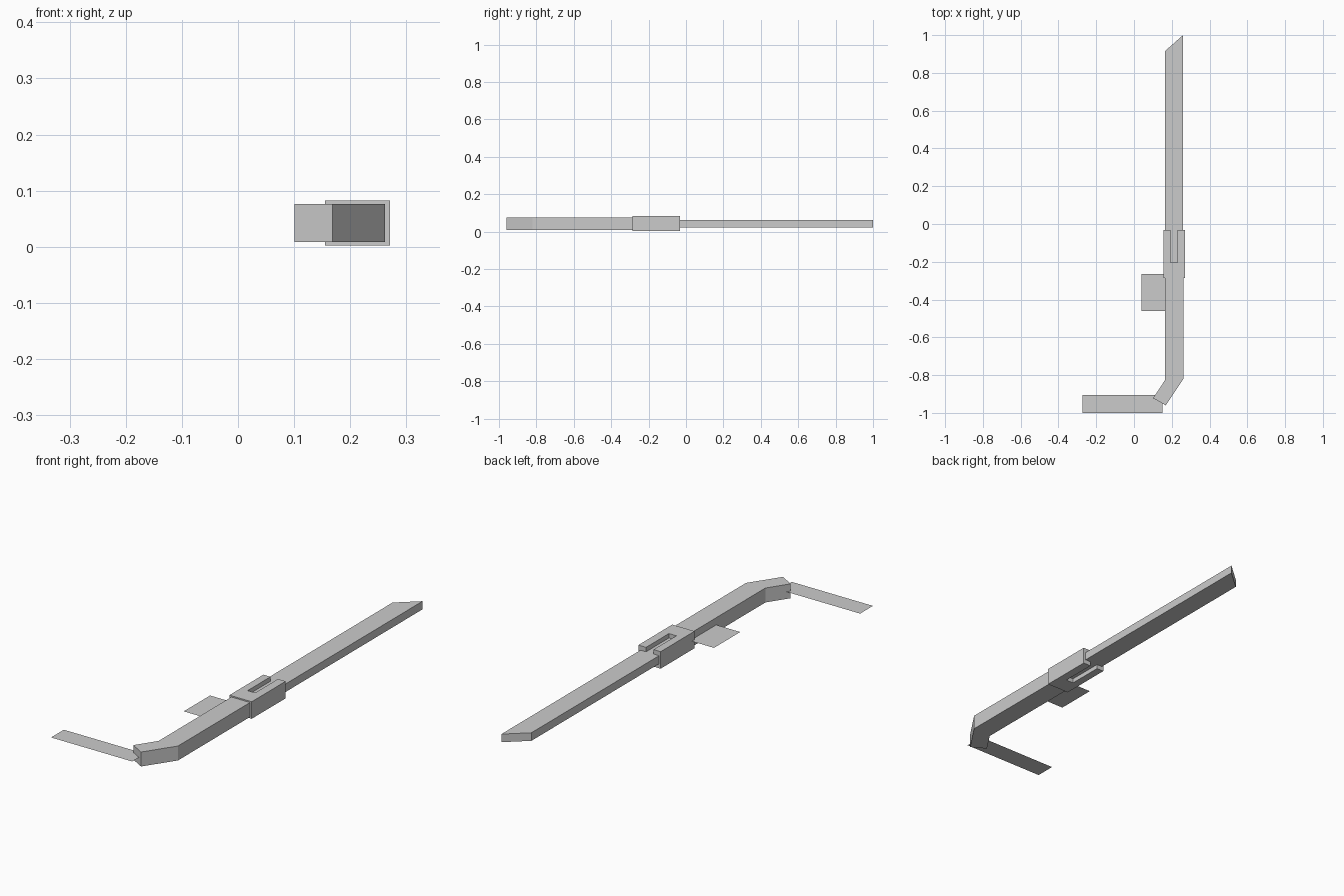
import bpy, bmesh

if "Cube" in bpy.data.objects:
    bpy.data.objects.remove(bpy.data.objects["Cube"])

MID = 0.042  # height of the shared centre plane


def plate(name, outline, thickness=0.0):
    """Flat outline centred on MID, extruded when it has a thickness."""
    bm = bmesh.new()
    z = MID - thickness / 2
    face = bm.faces.new([bm.verts.new((x, y, z)) for x, y in outline])
    if thickness:
        res = bmesh.ops.extrude_face_region(bm, geom=[face], use_keep_orig=True)
        verts = [g for g in res["geom"] if isinstance(g, bmesh.types.BMVert)]
        bmesh.ops.translate(bm, verts=verts, vec=(0, 0, thickness))
        bmesh.ops.recalc_face_normals(bm, faces=bm.faces)
    mesh = bpy.data.meshes.new(name)
    bm.to_mesh(mesh)
    bm.free()
    obj = bpy.data.objects.new(name, mesh)
    bpy.context.collection.objects.link(obj)
    return obj


def rect(x0, x1, y0, y1):
    return [(x0, y0), (x1, y0), (x1, y1), (x0, y1)]


# Blade with slanted tip
plate("blade", [(0.163, -0.205), (0.26, -0.205), (0.26, 1.0), (0.163, 0.915)], 0.038)

# Slotted guard, open towards the blade
plate("guard", [(0.155, -0.285), (0.271, -0.285), (0.271, -0.033), (0.231, -0.033),
                (0.231, -0.203), (0.192, -0.203), (0.192, -0.033), (0.155, -0.033)], 0.08)

# Handle with bent pommel
plate("handle", [(0.165, -0.28), (0.165, -0.825), (0.101, -0.922), (0.168, -0.96),
                 (0.262, -0.82), (0.262, -0.28)], 0.068)

# Thin cloth strips
plate("side_tag", rect(0.04, 0.165, -0.46, -0.265))
plate("pommel_ribbon", rect(-0.272, 0.15, -1.0, -0.905))
